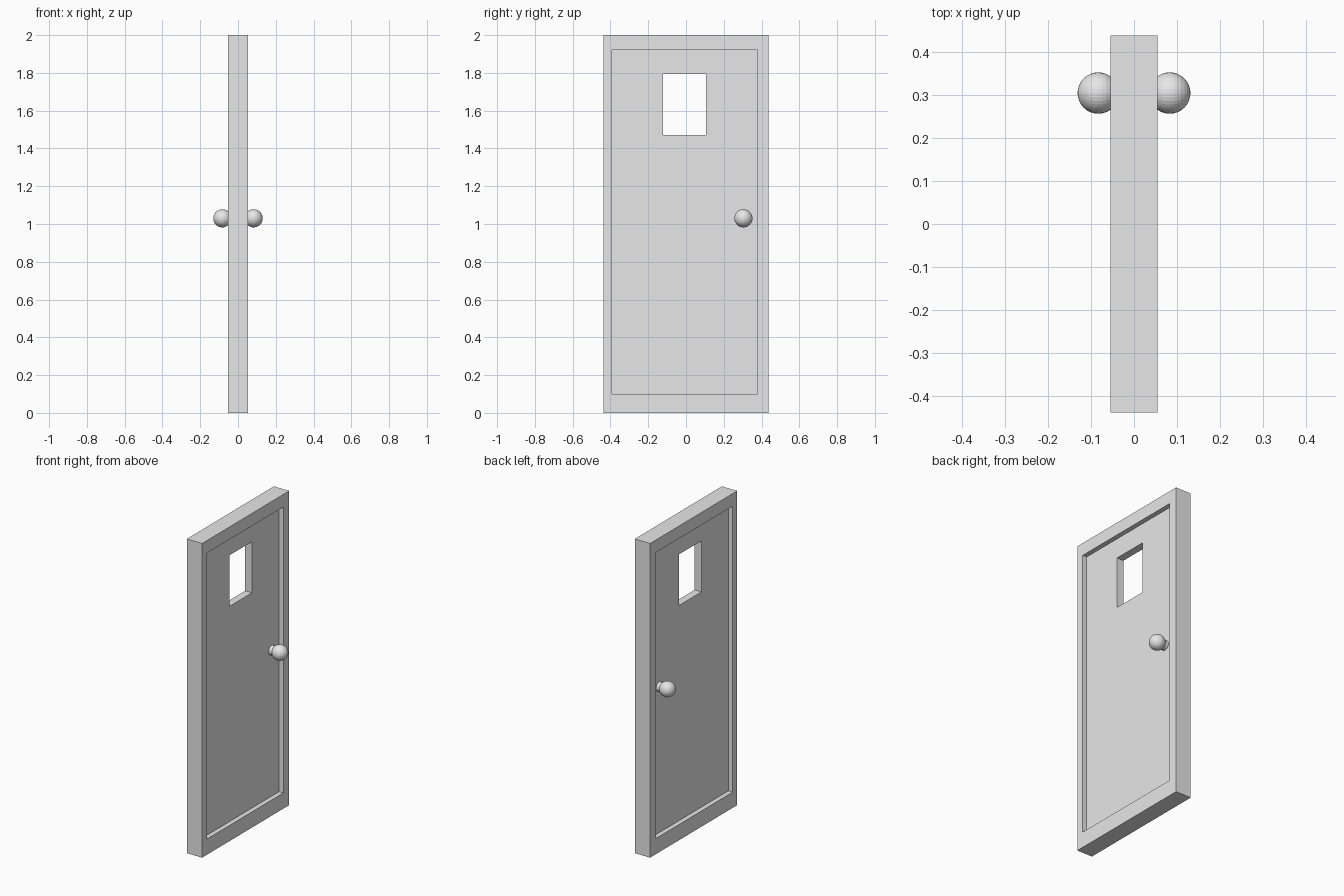
import bpy
import bmesh
from mathutils import Matrix, Vector

cube = bpy.data.objects.get("Cube")
if cube:
    bpy.data.objects.remove(cube, do_unlink=True)

# Single plain grey
grey = bpy.data.materials.new("plain grey")
grey.use_nodes = True
colour = (0.8, 0.8, 0.8, 1)
grey.diffuse_color = colour
grey.node_tree.nodes["Principled BSDF"].inputs["Base Color"].default_value = colour


def add_object(name, bm):
    bmesh.ops.recalc_face_normals(bm, faces=bm.faces)
    mesh = bpy.data.meshes.new(name)
    bm.to_mesh(mesh)
    bm.free()
    mesh.materials.append(grey)
    obj = bpy.data.objects.new(name, mesh)
    bpy.context.collection.objects.link(obj)
    return obj


# Rectangles in the door plane: y min, y max, z min, z max
OUTER = (-0.438, 0.438, 0, 2)
RECESS = (-0.391, 0.379, 0.1, 1.92)
WINDOW = (-0.122, 0.106, 1.47, 1.795)
FRAME_X, PANEL_X = 0.054, 0.024


def ring(bm, x, rect):
    y0, y1, z0, z1 = rect
    return [bm.verts.new((x, y, z)) for y, z in ((y0, z0), (y1, z0), (y1, z1), (y0, z1))]


# Door: rectangular loops from window to rim on one side, back to window on the other
half = [(PANEL_X, WINDOW), (PANEL_X, RECESS), (FRAME_X, RECESS), (FRAME_X, OUTER)]
steps = half + [(-x, rect) for x, rect in reversed(half)]
bm = bmesh.new()
rings = [ring(bm, x, rect) for x, rect in steps]
for a, b in zip(rings, rings[1:] + rings[:1]):
    for i in range(4):
        j = (i + 1) % 4
        bm.faces.new((a[i], a[j], b[j], b[i]))
add_object("door_leaf", bm)

# Knob and stem on each side, axis along x
KNOB_X, KNOB_R, STEM_R = 0.083, 0.048, 0.03
turn = Matrix.Rotation(1.5707963, 4, "Y")
for side, label in ((1, "left"), (-1, "right")):
    bm = bmesh.new()
    bmesh.ops.create_uvsphere(
        bm, u_segments=32, v_segments=16, radius=KNOB_R,
        matrix=Matrix.Translation(Vector((side * KNOB_X, 0.304, 1.03))) @ turn)
    add_object(label + "_knob", bm)

    bm = bmesh.new()
    bmesh.ops.create_cone(
        bm, cap_ends=True, segments=32, radius1=STEM_R, radius2=STEM_R,
        depth=KNOB_X - PANEL_X,
        matrix=Matrix.Translation(Vector((side * (KNOB_X + PANEL_X) / 2, 0.304, 1.03))) @ turn)
    add_object(label + "_knob_stem", bm)
